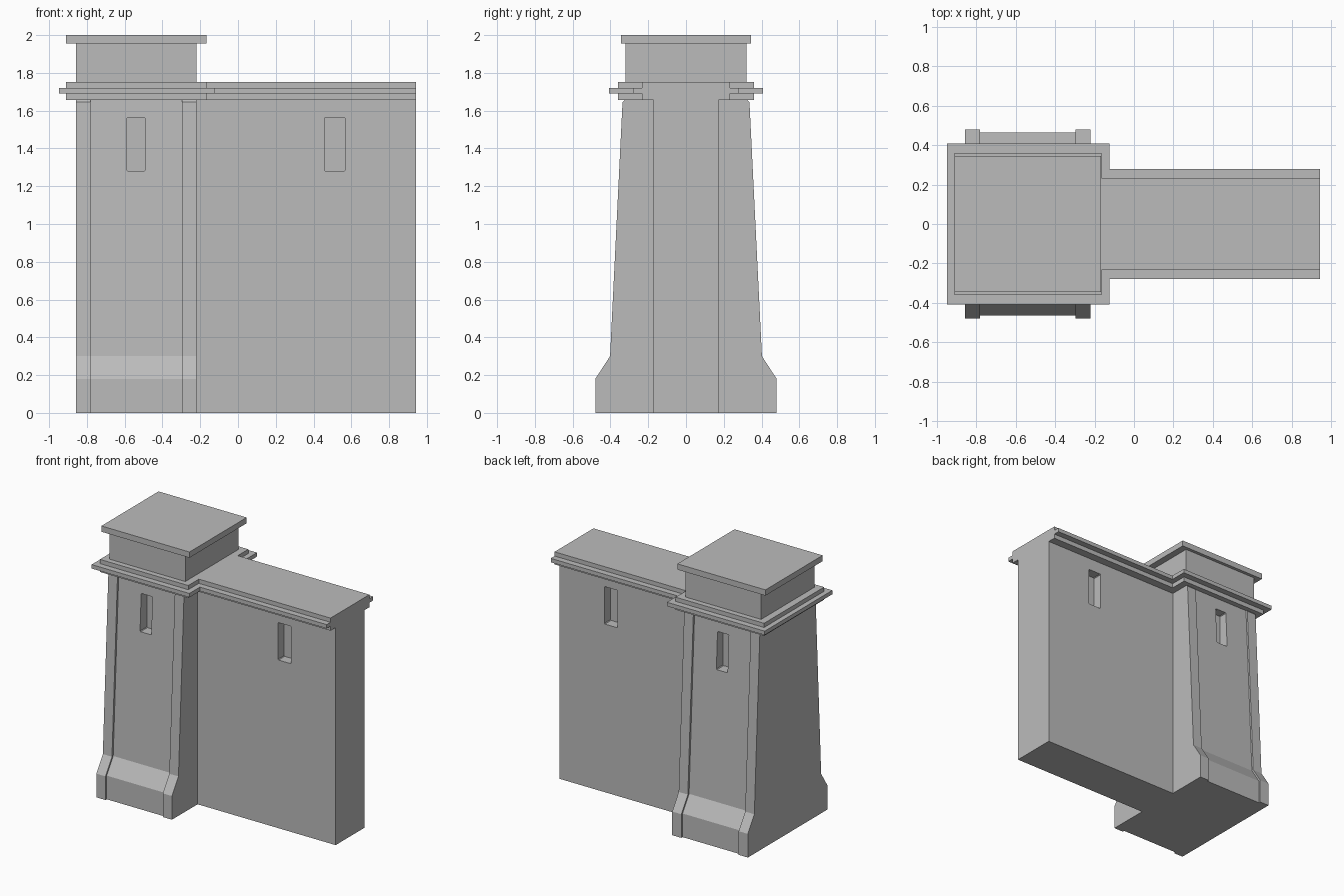
import bpy, bmesh

if "Cube" in bpy.data.objects:
    bpy.data.objects.remove(bpy.data.objects["Cube"])

stone = bpy.data.materials.new("grey_stone")
stone.diffuse_color = (0.5, 0.5, 0.5, 1)
stone.use_nodes = True
stone.node_tree.nodes["Principled BSDF"].inputs["Base Color"].default_value = stone.diffuse_color


def prism(name, outline, axis, a, b):
    """Extrude a 2D outline along an axis from a to b."""
    place = {"x": lambda u, v, w: (w, u, v),
             "y": lambda u, v, w: (u, w, v),
             "z": lambda u, v, w: (u, v, w)}[axis]
    bm = bmesh.new()
    n = len(outline)
    lo = [bm.verts.new(place(u, v, a)) for u, v in outline]
    hi = [bm.verts.new(place(u, v, b)) for u, v in outline]
    bm.faces.new(lo)
    bm.faces.new(hi)
    for i in range(n):
        j = (i + 1) % n
        bm.faces.new((lo[i], lo[j], hi[j], hi[i]))
    bmesh.ops.recalc_face_normals(bm, faces=bm.faces)
    mesh = bpy.data.meshes.new(name)
    bm.to_mesh(mesh)
    bm.free()
    mesh.materials.append(stone)
    ob = bpy.data.objects.new(name, mesh)
    bpy.context.collection.objects.link(ob)
    return ob


def rect(u0, u1, v0, v1):
    return [(u0, v0), (u1, v0), (u1, v1), (u0, v1)]


def mirrored(half):
    """Close a right-hand half profile by mirroring it."""
    return half + [(-u, v) for u, v in reversed(half)]


def cut_windows(ob, x0, x1, inner):
    """Recess a slot with clipped corners in the front and back."""
    c, z0, z1 = 0.005, 1.28, 1.565
    slot = [(x0 + c, z0), (x1 - c, z0), (x1, z0 + c), (x1, z1 - c),
            (x1 - c, z1), (x0 + c, z1), (x0, z1 - c), (x0, z0 + c)]
    for s in (-1, 1):
        cutter = prism("window_cutter", slot, "y", s * inner, s * 0.6)
        cutter.hide_render = True
        mod = ob.modifiers.new("window", "BOOLEAN")
        mod.operation = "DIFFERENCE"
        mod.solver = "EXACT"
        mod.object = cutter
        bpy.context.view_layer.objects.active = ob
        bpy.ops.object.modifier_apply(modifier=mod.name)
        bpy.data.objects.remove(cutter, do_unlink=True)


# Tower: flared, tapering profile; side pilasters and a recessed panel
L, R, END = -0.857, -0.22, 0.943
flare = [(0.48, 0), (0.48, 0.18), (0.402, 0.30), (0.336, 1.645), (0.326, 1.656)]
pier = mirrored(flare)
panel = mirrored([(y - 0.015, z) for y, z in flare[:3]] + [(0.3205, 1.656)])
prism("left_pilaster", pier, "x", L, L + 0.077)
prism("right_pilaster", pier, "x", R - 0.077, R)
tower = prism("tower_panel", panel, "x", L + 0.077, R - 0.077)
cut_windows(tower, -0.588, -0.493, 0.257)

# Long wall
wall = prism("wall", rect(R, END, -0.172, 0.172), "z", 0, 1.656)
cut_windows(wall, 0.457, 0.567, 0.098)

# Cornice: three stepped layers wrapping tower and wall
for i, (z0, z1, g) in enumerate([(1.656, 1.69, 0), (1.69, 1.72, 0.046), (1.72, 1.752, 0)]):
    l, r, w, t = -0.91 - g * 0.82, -0.166 + g * 0.9, 0.234 + g, 0.361 + g
    outline = [(l, -t), (r, -t), (r, -w), (END, -w),
               (END, w), (r, w), (r, t), (l, t)]
    prism(f"cornice_layer_{i + 1}", outline, "z", z0, z1)

# Upper block and roof slab
prism("tower_top", rect(L, R, -0.32, 0.32), "z", 1.752, 1.956)
prism("roof_slab", rect(-0.91, -0.168, -0.344, 0.344), "z", 1.956, 2.0)
